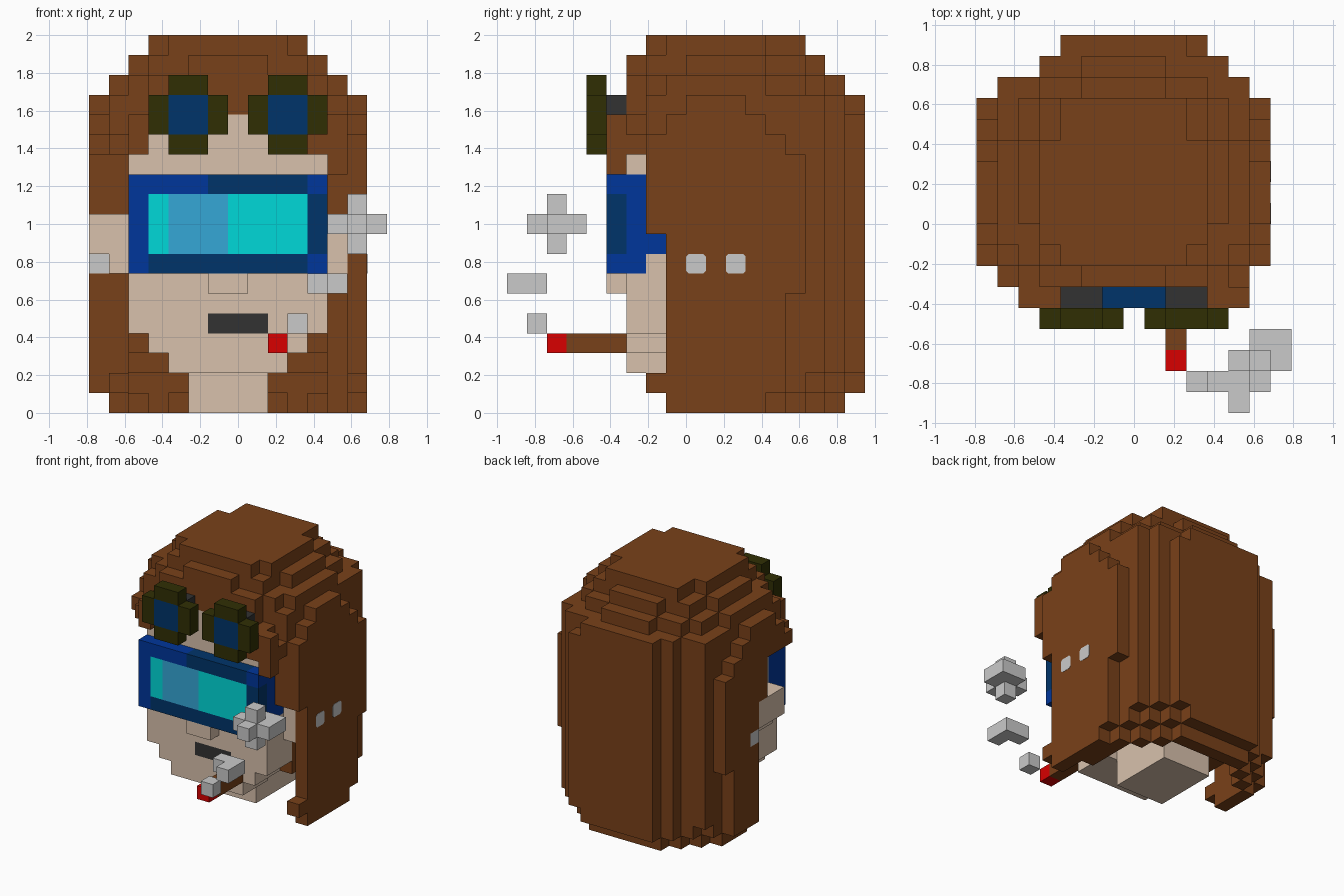
import bpy, bmesh
from mathutils import Vector

U = 2 / 19                       # size of one block
ORIGIN = Vector((7.5, 9, 0))     # grid point at the world origin

if "Cube" in bpy.data.objects:
    bpy.data.objects.remove(bpy.data.objects["Cube"])


def srgb(r, g, b):
    f = lambda c: c / 12.92 if c <= 0.04045 else ((c + 0.055) / 1.055) ** 2.4
    return (f(r / 255), f(g / 255), f(b / 255), 1)


def material(name, rgb):
    m = bpy.data.materials.new(name)
    m.use_nodes = True
    m.diffuse_color = srgb(*rgb)
    m.node_tree.nodes["Principled BSDF"].inputs["Base Color"].default_value = srgb(*rgb)
    return m


brown = material("brown hair", (121, 65, 25))
skin = material("skin", (216, 193, 172))
cyan = material("cyan lens", (0, 217, 217))
sky = material("lens reflection", (53, 167, 214))
blue = material("bright blue", (0, 54, 155))
navy = material("navy", (0, 52, 106))
olive = material("olive frame", (48, 47, 4))
dark = material("dark grey", (50, 50, 50))
grey = material("light grey", (202, 202, 202))
red = material("red ember", (216, 0, 0))

used = set()                     # blocks already taken by a part
DIRS = [Vector(d) for d in ((1, 0, 0), (-1, 0, 0), (0, 1, 0), (0, -1, 0), (0, 0, 1), (0, 0, -1))]


def box(x0, x1, y0, y1, z0, z1):
    return {(x, y, z) for x in range(x0, x1) for y in range(y0, y1) for z in range(z0, z1)}


def finish(name, bm, mat):
    me = bpy.data.meshes.new(name)
    bm.to_mesh(me)
    bm.free()
    me.materials.append(mat)
    ob = bpy.data.objects.new(name, me)
    bpy.context.collection.objects.link(ob)


def part(name, mat, *boxes):
    """Skin the outside of a set of blocks and merge the flat areas."""
    cells = set().union(*boxes) - used
    used.update(cells)
    bm = bmesh.new()
    for c in cells:
        mid = Vector(c) + Vector((0.5, 0.5, 0.5))
        for n in DIRS:
            if tuple(int(a + b) for a, b in zip(c, n)) in cells:
                continue
            s = Vector((n.y, n.z, n.x)) / 2
            t = n.cross(s)
            ring = [mid + n / 2 + a * s + b * t for a, b in ((1, 1), (-1, 1), (-1, -1), (1, -1))]
            bm.faces.new([bm.verts.new((p - ORIGIN) * U) for p in ring])
    bmesh.ops.remove_doubles(bm, verts=bm.verts, dist=U / 100)
    bmesh.ops.dissolve_limit(bm, angle_limit=0.01, verts=bm.verts, edges=bm.edges)
    finish(name, bm, mat)


# Face details
part("mouth", dark, box(6, 9, 6, 7, 4, 5))
part("nose", skin, box(6, 8, 5, 6, 6, 7))
part("cigar", brown, box(9, 10, 3, 6, 3, 4))
part("cigar_ember", red, box(9, 10, 2, 3, 3, 4))

# Wide goggles with a two-tone frame
part("goggles_lens", cyan, box(3, 4, 5, 6, 8, 11), box(7, 11, 5, 6, 8, 11))
part("goggles_reflection", sky, box(4, 7, 5, 6, 8, 11))
part("goggles_frame_navy", navy, box(6, 11, 5, 6, 11, 12), box(3, 11, 5, 6, 7, 8), box(11, 12, 5, 6, 8, 11))
part("goggles_frame_blue", blue, box(2, 12, 5, 7, 7, 12))
part("goggles_strap", blue, box(2, 3, 7, 8, 8, 9), box(11, 12, 7, 8, 8, 9))

# Glasses pushed up on the forehead
for side, x in (("right", 4), ("left", 9)):
    part(side + "_glasses_lens", navy, box(x, x + 2, 4, 5, 14, 16))
    part(side + "_glasses_frame", olive, box(x, x + 2, 4, 5, 13, 17), box(x - 1, x + 3, 4, 5, 14, 16))
    part(side + "_glasses_mount", dark, box(x, x + 2, 5, 6, 15, 16))

# Head, neck and ears
part("head", skin, box(2, 12, 6, 9, 4, 13), box(3, 11, 6, 9, 13, 14), box(6, 8, 6, 8, 14, 15),
     box(3, 11, 6, 9, 3, 4), box(4, 10, 6, 9, 2, 3))
part("neck", skin, box(5, 9, 9, 14, 0, 4))
part("left_ear", skin, box(12, 13, 8, 10, 6, 9))
part("right_ear", skin, box(0, 2, 8, 11, 8, 10), box(1, 2, 8, 11, 7, 8))
part("right_earring", grey, box(0, 1, 11, 12, 7, 8))

# Hair layers: x0, x1, y0, y1, then blocks cut from each row at front and back corners
LAYERS = {0: (0, 14, 7, 17, (), (4, 3, 2, 1)),
          1: (0, 14, 7, 18, (), (4, 3, 2, 1)),
          13: (0, 14, 6, 18, (1,), (3, 2, 1, 1)),
          14: (0, 14, 6, 18, (2, 1), (3, 2, 1, 1, 1)),
          15: (0, 14, 6, 18, (3, 1, 1), (4, 2, 1, 1, 1, 1)),
          16: (1, 13, 6, 17, (2, 1), (4, 2, 1, 1)),
          17: (2, 12, 6, 16, (3, 1, 1), (3, 1, 1)),
          18: (3, 11, 7, 15, (1,), (1, 1))}
LOWER = (0, 14, 7, 18, (), (3, 2, 1, 1))
MIDDLE = (0, 14, 7, 18, (), (3, 2, 1))


def is_hair(x, y, z):
    x0, x1, y0, y1, front, back = LAYERS.get(z, LOWER if z < 6 else MIDDLE)
    if not (x0 <= x < x1 and y0 <= y < y1):
        return False
    dx = min(x - x0, x1 - 1 - x)
    for d, cut in ((y - y0, front), (y1 - 1 - y, back)):
        if d < len(cut) and dx < cut[d]:
            return False
    if (y == 17 and x < 4) or (y == 16 and x < 3):
        return False
    if z >= 13:
        return True
    # front edges of the side curtains
    if x == 13 and y < (7 if z >= 9 or z == 1 else 8):
        return False
    if x == 12 and y < (7 if z >= 9 else 10):
        return False
    if x < 2 and y < (10 if z >= 10 or (z == 1 and x == 1) else 11):
        return False
    if 2 <= x < 12 and y < 9 and z < 12:
        return False
    # open underside around the neck
    if z == 0:
        return x >= 1 and (x < 2 or x >= 12 or y >= 16 or y - 14 >= min(x - 2, 11 - x))
    if z < 3:
        return x < 2 or x >= 12 or y >= 16 - z
    return True


part("hair", brown, {c for c in box(0, 14, 6, 18, 0, 19) if is_hair(*c)},
     box(11, 13, 5, 6, 13, 15), box(12, 13, 5, 6, 12, 13),
     box(2, 3, 5, 6, 13, 15), box(3, 4, 5, 6, 14, 15))

# Puffs of smoke
part("smoke_large", grey, box(12, 15, 2, 3, 9, 10), box(13, 14, 1, 4, 9, 10),
     box(14, 15, 3, 4, 9, 10), box(13, 14, 2, 3, 8, 11))
part("smoke_medium", grey, box(11, 13, 1, 2, 6, 7), box(12, 13, 0, 1, 6, 7))
part("smoke_small", grey, box(10, 11, 1, 2, 4, 5))

# Two flat studs on the left side, squares with clipped corners
for i, y in enumerate((9.5, 11.5)):
    bm = bmesh.new()
    a, b = U * 0.5, U * 0.36
    ring = [(a, b), (b, a), (-b, a), (-a, b), (-a, -b), (-b, -a), (b, -a), (a, -b)]
    face = bm.faces.new([bm.verts.new((6.5 * U, (y - 9) * U + p, 7.5 * U + q)) for p, q in ring])
    top = bmesh.ops.extrude_face_region(bm, geom=[face])["geom"]
    bmesh.ops.translate(bm, vec=(0.002, 0, 0), verts=[v for v in top if isinstance(v, bmesh.types.BMVert)])
    bmesh.ops.recalc_face_normals(bm, faces=bm.faces)
    finish("left_stud_%d" % (i + 1), bm, grey)
